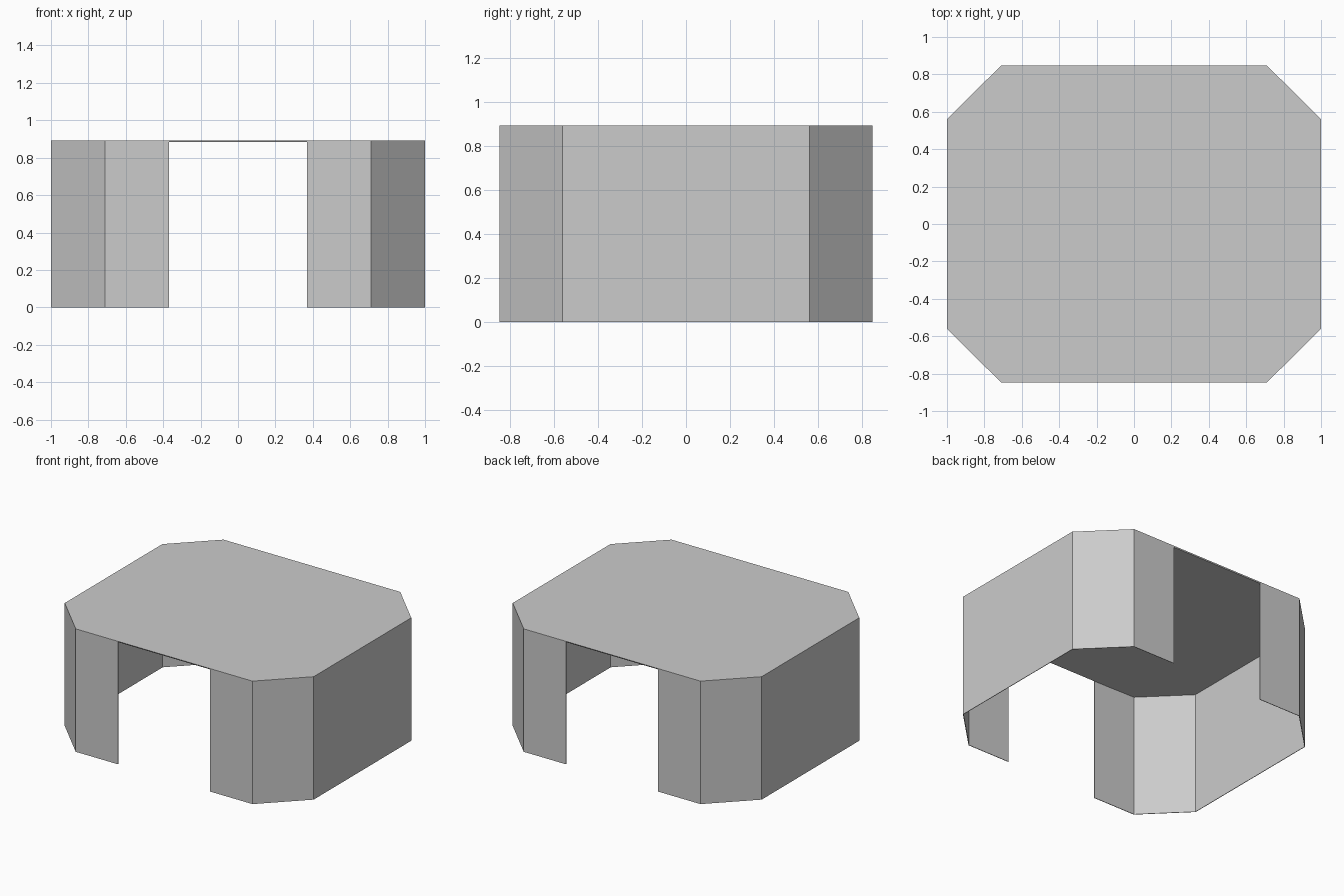
import bpy
import bmesh

cube = bpy.data.objects.get("Cube")
if cube:
    bpy.data.objects.remove(cube, do_unlink=True)

HEIGHT = 0.893
THICKNESS = 0.004

# One plain grey for the whole shell
grey = bpy.data.materials.new("light_grey")
grey.use_nodes = True
colour = (0.6, 0.6, 0.6, 1)
grey.diffuse_color = colour
grey.node_tree.nodes["Principled BSDF"].inputs["Base Color"].default_value = colour

# Left wall outline, from the front opening round to the back opening
front_half = [(0.37, -0.848), (0.71, -0.848), (1, -0.56)]
left_path = front_half + [(x, -y) for x, y in reversed(front_half)]
right_path = [(-x, -y) for x, y in left_path]

bm = bmesh.new()
rim = []
for path in (left_path, right_path):
    top = [bm.verts.new((x, y, HEIGHT)) for x, y in path]
    foot = [bm.verts.new((x, y, 0)) for x, y in path]
    # Side and corner panels
    for i in range(len(path) - 1):
        bm.faces.new((foot[i], foot[i + 1], top[i + 1], top[i]))
    rim += top
# Flat top joining both walls
bm.faces.new(rim)
bm.normal_update()

mesh = bpy.data.meshes.new("chamfered_shell")
bm.to_mesh(mesh)
bm.free()
mesh.materials.append(grey)
shell = bpy.data.objects.new("chamfered_shell", mesh)
bpy.context.collection.objects.link(shell)

# Thin sheet thickness, grown inwards
solid = shell.modifiers.new("sheet_thickness", "SOLIDIFY")
solid.thickness = THICKNESS
solid.offset = -1
solid.use_even_offset = True
